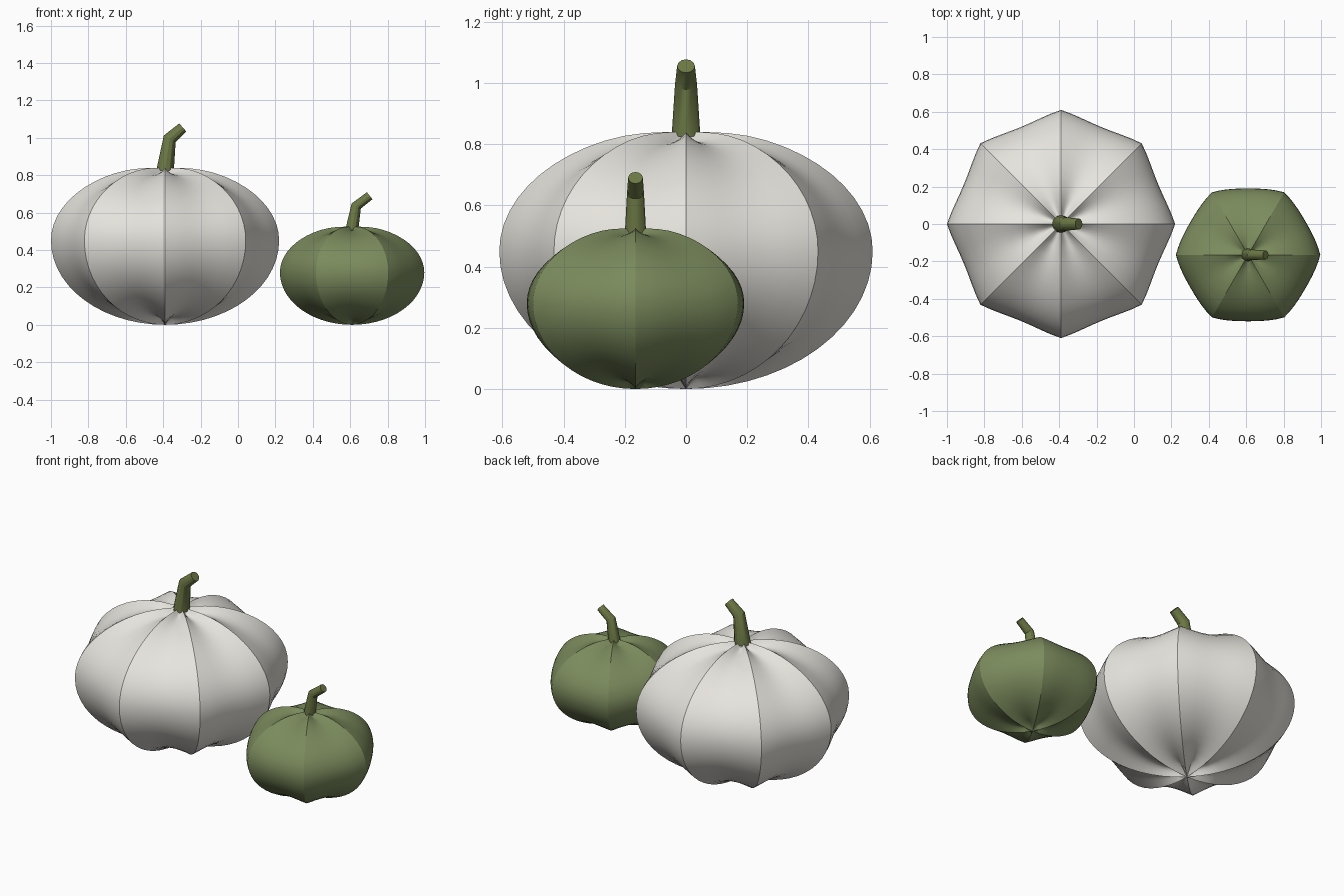
import bpy, bmesh
from math import sin, cos, pi, exp, radians
from mathutils import Vector

if "Cube" in bpy.data.objects:
    bpy.data.objects.remove(bpy.data.objects["Cube"])


def material(name, rgb):
    m = bpy.data.materials.new(name)
    m.diffuse_color = (*rgb, 1)
    m.use_nodes = True
    m.node_tree.nodes["Principled BSDF"].inputs["Base Color"].default_value = m.diffuse_color
    return m


def finish(bm, name, mat):
    bmesh.ops.recalc_face_normals(bm, faces=bm.faces[:])
    me = bpy.data.meshes.new(name)
    bm.to_mesh(me)
    bm.free()
    ob = bpy.data.objects.new(name, me)
    bpy.context.collection.objects.link(ob)
    me.materials.append(mat)
    bpy.ops.object.select_all(action='DESELECT')
    ob.select_set(True)
    bpy.context.view_layer.objects.active = ob
    bpy.ops.object.shade_smooth_by_angle(angle=radians(30))
    return ob


def skin(bm, loops):
    for a, b in zip(loops, loops[1:]):
        n = len(a)
        for i in range(n):
            bm.faces.new((a[i], a[(i + 1) % n], b[(i + 1) % n], b[i]))


# Ribbed body: a squashed sphere whose radius dips between sharp meridian ridges
def body(name, x, y, radius, mid_z, top, lobes, segs, mat, depth=0.08, rings=28):
    bm = bmesh.new()

    def point(phi, theta, f):
        r = radius * sin(phi)
        c = cos(phi)
        if c > 0:
            dz = c * (top - mid_z) * 1.03 - 0.02 * radius * exp(-(r / (0.25 * radius)) ** 2)
        else:
            dz = c * mid_z
        return bm.verts.new((x + r * f * cos(theta), y + r * f * sin(theta), mid_z + dz * f))

    loops = []
    for j in range(1, rings):
        loops.append([])
        for i in range(segs):
            t = 2 * pi * i / segs
            f = 1 - depth * abs(sin(lobes * t / 2))
            loops[-1].append(point(pi * j / rings, t, f))
    skin(bm, loops)
    for phi, loop in ((0, loops[0]), (pi, loops[-1])):
        pole = point(phi, 0, 1)
        for i in range(segs):
            bm.faces.new((pole, loop[i], loop[(i + 1) % segs]))
    return finish(bm, name, mat)


# Bent tapering stem: rings of (x, z, radius, tilt toward +x)
def stem(name, y, path, mat, sides=12):
    bm = bmesh.new()
    loops = []
    for px, pz, r, tilt in path:
        u = Vector((cos(tilt), 0, -sin(tilt)))
        v = Vector((0, 1, 0))
        loops.append([bm.verts.new(Vector((px, y, pz)) + r * (u * cos(a) + v * sin(a)))
                      for a in (2 * pi * i / sides for i in range(sides))])
    skin(bm, loops)
    bm.faces.new(loops[0])
    bm.faces.new(loops[-1])
    return finish(bm, name, mat)


white = material("pale_skin", (0.80, 0.78, 0.73))
green = material("green_skin", (0.20, 0.26, 0.11))
stalk = material("stem_green", (0.15, 0.19, 0.06))

# Large pale pumpkin
body("large_pumpkin", -0.39, 0, 0.61, 0.45, 0.84, 8, 64, white)
stem("large_stem", 0, [(-0.39, 0.825, 0.047, 0.0), (-0.365, 0.995, 0.036, 0.5),
                       (-0.295, 1.055, 0.029, 0.85)], stalk)

# Small green pumpkin
body("small_pumpkin", 0.61, -0.165, 0.386, 0.28, 0.525, 6, 60, green)
stem("small_stem", -0.165, [(0.608, 0.505, 0.035, 0.0), (0.632, 0.635, 0.028, 0.5),
                            (0.704, 0.69, 0.024, 0.9)], stalk)
